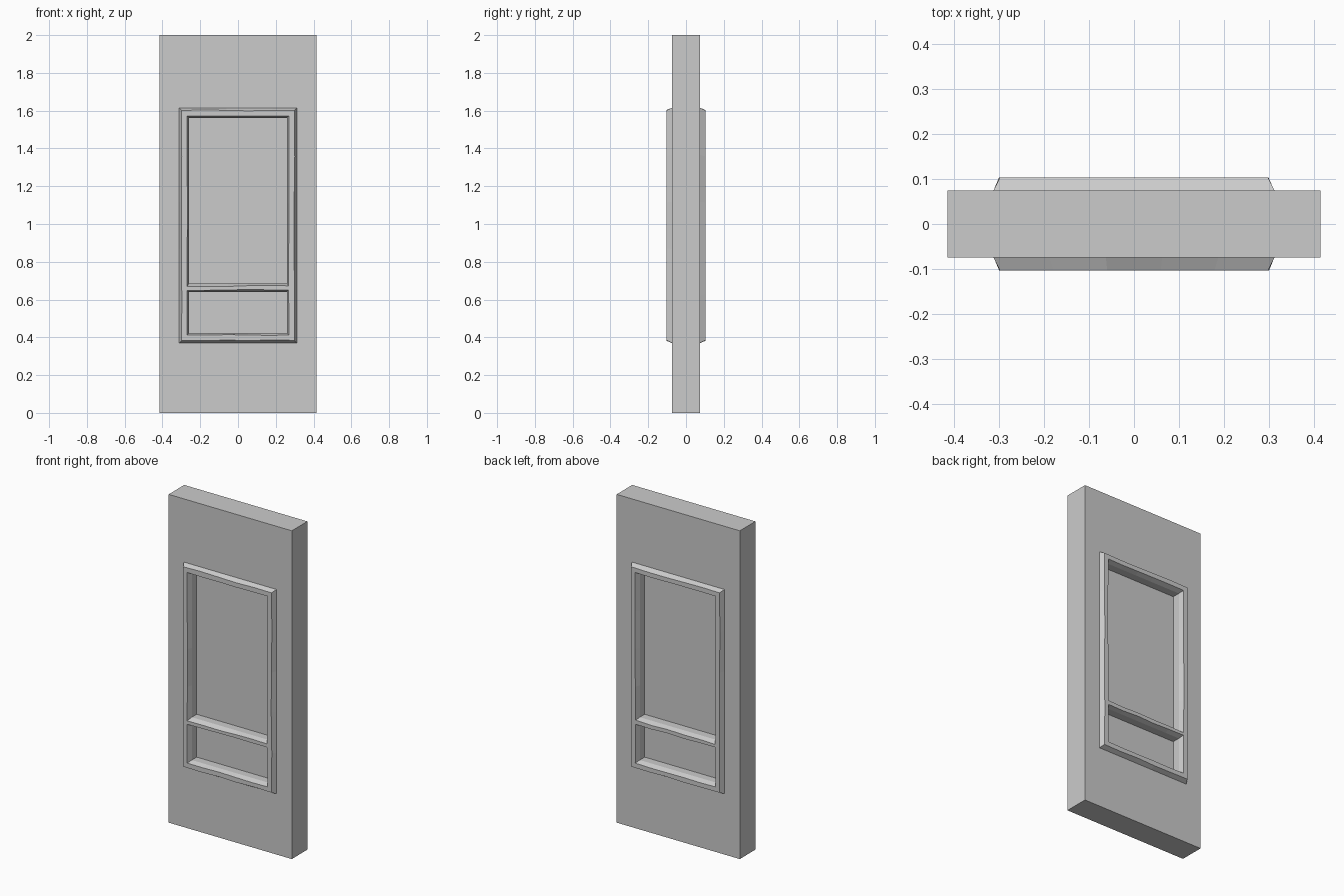
import bpy
import bmesh
import random

random.seed(4)
cube = bpy.data.objects.get("Cube")
if cube:
    bpy.data.objects.remove(cube, do_unlink=True)

grey = bpy.data.materials.new("plain grey")
grey.use_nodes = True
colour = (0.6, 0.6, 0.6, 1)
grey.diffuse_color = colour
grey.node_tree.nodes["Principled BSDF"].inputs["Base Color"].default_value = colour

WALL_Y, FRAME_Y = 0.075, 0.103
LEFT, RIGHT, BOTTOM, TOP = -0.312, 0.312, 0.37, 1.615
BEVEL, INNER, DEPTH = 0.014, 0.042, 0.053


def add_object(name, bm):
    bmesh.ops.recalc_face_normals(bm, faces=bm.faces)
    mesh = bpy.data.meshes.new(name)
    bm.to_mesh(mesh)
    bm.free()
    mesh.materials.append(grey)
    obj = bpy.data.objects.new(name, mesh)
    bpy.context.collection.objects.link(obj)
    return obj


def box(name, half_x, half_y, z0, z1):
    bm = bmesh.new()
    bmesh.ops.create_cube(bm, size=1)
    for v in bm.verts:
        v.co = (v.co.x * 2 * half_x, v.co.y * 2 * half_y,
                z0 + (v.co.z + 0.5) * (z1 - z0))
    return add_object(name, bm)


def skin(name, sections, closed):
    """Join equal cross-sections into one solid."""
    bm = bmesh.new()
    rings = [[bm.verts.new(p) for p in section] for section in sections]
    n = len(rings[0])
    pairs = list(zip(rings, rings[1:]))
    if closed:
        pairs.append((rings[-1], rings[0]))
    else:
        bm.faces.new(rings[0])
        bm.faces.new(rings[-1])
    for a, b in pairs:
        for i in range(n):
            j = (i + 1) % n
            bm.faces.new((a[i], a[j], b[j], b[i]))
    return add_object(name, bm)


def wear(y):
    """Small irregularity along the exposed front and back edges."""
    return random.uniform(-0.003, 0.003) if abs(y) > WALL_Y else 0


# Wall panel with a through opening
wall = box("wall_panel", 0.415, WALL_Y, 0, 2)
cutter = box("opening_cutter", 0.285, 0.2, BOTTOM + 0.027, TOP - 0.027)
cutter.hide_render = True
cutter.hide_viewport = True
cutter.display_type = 'WIRE'
cut = wall.modifiers.new("opening", 'BOOLEAN')
cut.operation = 'DIFFERENCE'
cut.solver = 'EXACT'
cut.object = cutter

# Window frame: bevelled profile carried round a rectangle
half = [(0, WALL_Y), (BEVEL, FRAME_Y), (INNER, FRAME_Y), (DEPTH, WALL_Y)]
profile = half + [(d, -y) for d, y in reversed(half)]
corners = [(LEFT, BOTTOM), (RIGHT, BOTTOM), (RIGHT, TOP), (LEFT, TOP)]
steps = 5
sections = []
for k in range(4):
    (xa, za), (xb, zb) = corners[k], corners[(k + 1) % 4]
    for s in range(steps):
        t = s / steps
        section = []
        for d, y in profile:
            inset = d + (wear(y) if s else 0)
            # The corner insets stay fixed so that the mitres meet
            ax, az = (xa + (d if xa < 0 else -d), za + (d if za < 1 else -d))
            bx, bz = (xb + (d if xb < 0 else -d), zb + (d if zb < 1 else -d))
            x, z = ax + (bx - ax) * t, az + (bz - az) * t
            shift = inset - d
            if k % 2:
                x += shift if xa < 0 else -shift
            else:
                z += shift if za < 1 else -shift
            section.append((x, y, z))
        sections.append(section)
skin("window_frame", sections, True)

# Cross bar between the two panes
bar_half = [(0.641, WALL_Y), (0.65, FRAME_Y), (0.672, FRAME_Y), (0.684, WALL_Y)]
bar_profile = bar_half + [(z, -y) for z, y in reversed(bar_half)]
end = RIGHT - INNER + 0.001
sections = []
for s in range(steps + 1):
    x = -end + 2 * end * s / steps
    sections.append([(x, y, z + wear(y)) for z, y in bar_profile])
skin("cross_bar", sections, False)

# Recessed panes
box("upper_pane", 0.265, 0.028, 0.66, TOP - 0.045)
box("lower_pane", 0.265, 0.028, BOTTOM + 0.045, 0.66)
